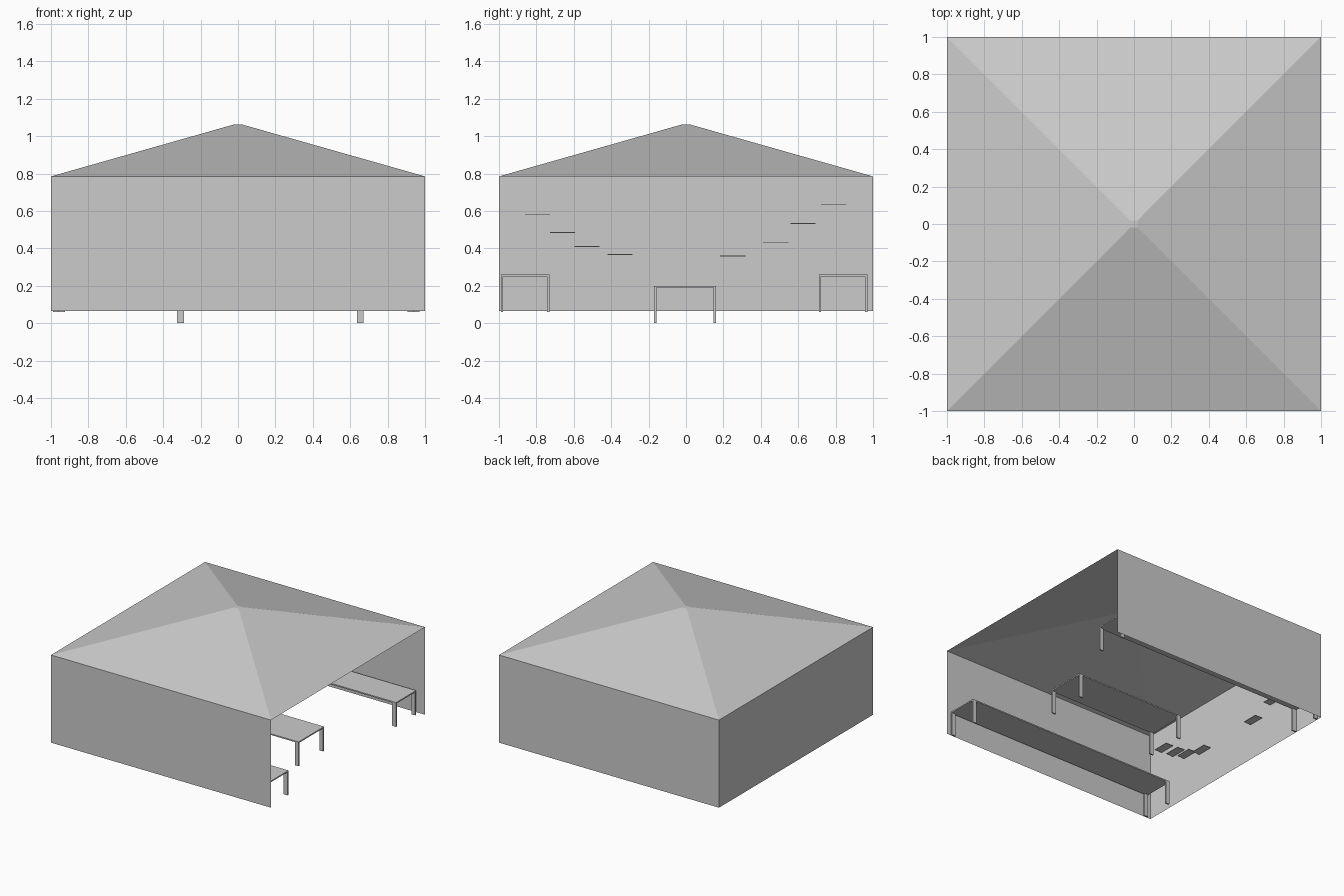
import bpy, bmesh, math
from mathutils import Matrix

if "Cube" in bpy.data.objects:
    bpy.data.objects.remove(bpy.data.objects["Cube"])


def finish(name, bm):
    mesh = bpy.data.meshes.new(name)
    bm.to_mesh(mesh)
    bm.free()
    obj = bpy.data.objects.new(name, mesh)
    bpy.context.collection.objects.link(obj)
    return obj


def add_box(bm, x0, x1, y0, y1, z0, z1):
    m = Matrix.Translation(((x0 + x1) / 2, (y0 + y1) / 2, (z0 + z1) / 2))
    bmesh.ops.create_cube(bm, size=1, matrix=m @ Matrix.Diagonal((x1 - x0, y1 - y0, z1 - z0, 1)))


EAVE, BASE, PEAK = 0.785, 0.065, 1.063

# Three single-sheet walls, right side left open
bm = bmesh.new()
path = [(1, -1), (-1, -1), (-1, 1), (1, 1)]
low = [bm.verts.new((x, y, BASE)) for x, y in path]
high = [bm.verts.new((x, y, EAVE)) for x, y in path]
for i in range(3):
    bm.faces.new((low[i + 1], low[i], high[i], high[i + 1]))
finish("tent_walls", bm)

# Pyramid canopy, open underneath, with a tiny flat peak
bm = bmesh.new()
bmesh.ops.create_cone(bm, cap_ends=True, segments=4, radius1=math.sqrt(2), radius2=0.02 * math.sqrt(2),
                      depth=PEAK - EAVE,
                      matrix=Matrix.Translation((0, 0, (PEAK + EAVE) / 2)) @ Matrix.Rotation(math.pi / 4, 4, 'Z'))
bm.normal_update()
bmesh.ops.delete(bm, geom=[f for f in bm.faces if f.normal.z < -0.9], context='FACES_ONLY')
finish("tent_roof", bm)


def table(name, x0, x1, y0, y1, z0, z1, leg_x=0.035, leg_y=0.012, top=0.01):
    bm = bmesh.new()
    add_box(bm, x0, x1, y0, y1, z1 - top, z1)
    for lx in (x0, x1 - leg_x):
        for ly in (y0, y1 - leg_y):
            add_box(bm, lx, lx + leg_x, ly, ly + leg_y, z0, z1 - top)
    finish(name, bm)


# Tables
table("centre_table", -0.325, 0.67, -0.17, 0.16, 0.0, 0.2)
table("front_side_table", -0.96, 0.97, -0.99, -0.73, 0.06, 0.26)
table("back_side_table", -0.99, 0.94, 0.71, 0.97, 0.06, 0.26)

# Small stepped shelves on the left wall: (centre y, z)
shelves = [(-0.795, 0.58), (-0.66, 0.485), (-0.53, 0.41), (-0.352, 0.367),
           (0.25, 0.36), (0.48, 0.43), (0.625, 0.533), (0.79, 0.633)]
for i, (y, z) in enumerate(shelves):
    bm = bmesh.new()
    add_box(bm, -0.993, -0.927, y - 0.067, y + 0.067, z - 0.002, z + 0.002)
    finish(f"wall_shelf_{i + 1}", bm)
